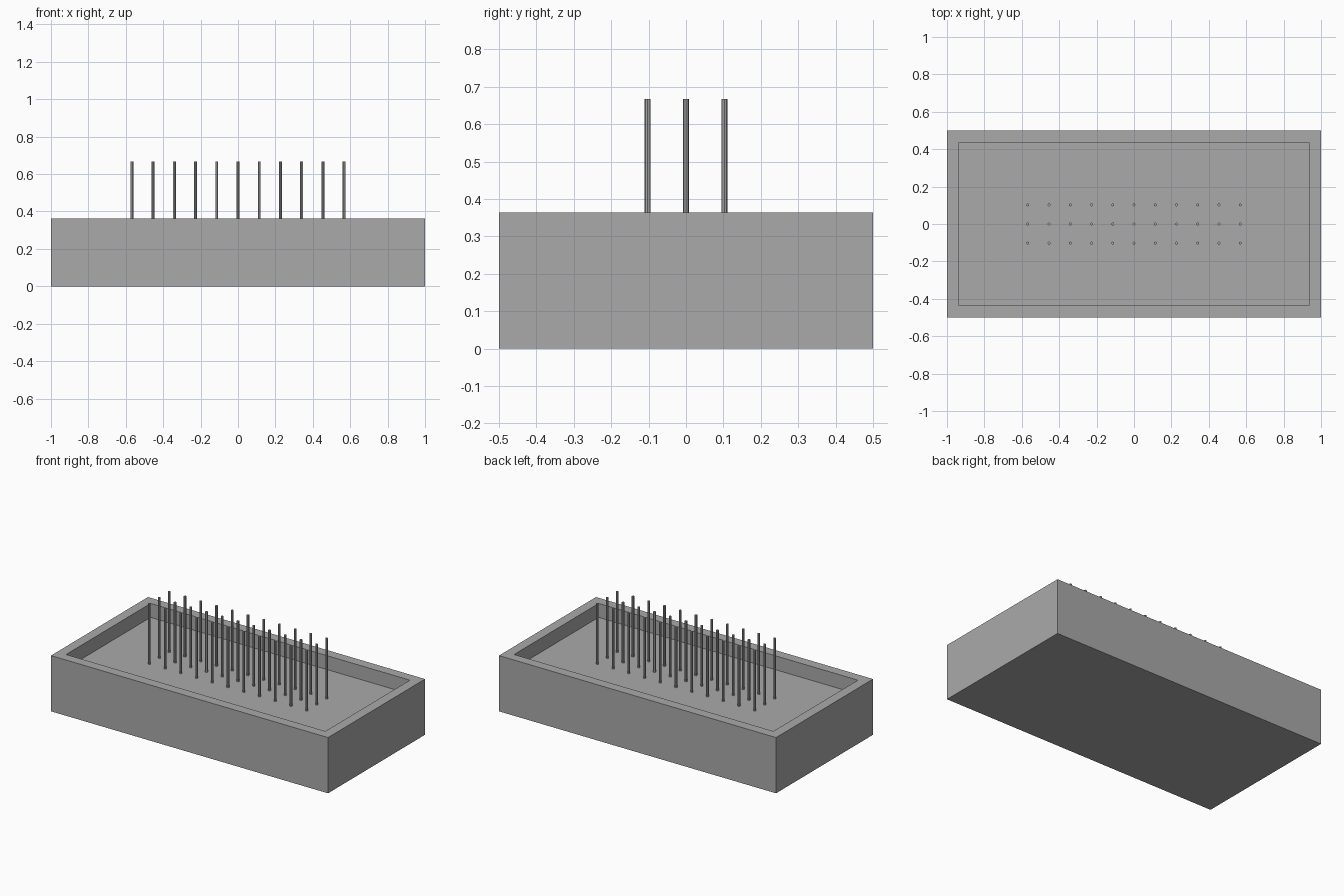
import bpy
import bmesh
from mathutils import Matrix, Vector

cube = bpy.data.objects.get("Cube")
if cube:
    bpy.data.objects.remove(cube, do_unlink=True)

U = 1 / 11  # wall thickness, the module of the whole design
HEIGHT, FLOOR, PIN_TOP = 4 * U, 3 * U, 0.667

grey = bpy.data.materials.new("plain grey")
grey.use_nodes = True
colour = (0.4, 0.4, 0.4, 1)
grey.diffuse_color = colour
grey.node_tree.nodes["Principled BSDF"].inputs["Base Color"].default_value = colour


def add_object(name, bm):
    mesh = bpy.data.meshes.new(name)
    bm.to_mesh(mesh)
    bm.free()
    mesh.materials.append(grey)
    obj = bpy.data.objects.new(name, mesh)
    bpy.context.collection.objects.link(obj)
    return obj


# Tray: a block with its top face inset and sunk
bm = bmesh.new()
bmesh.ops.create_cube(bm, size=1, matrix=Matrix.Translation((0, 0, HEIGHT / 2))
                      @ Matrix.Diagonal((2, 1, HEIGHT, 1)))
top = max(bm.faces, key=lambda f: f.calc_center_median().z)
bmesh.ops.inset_region(bm, faces=[top], thickness=U)
sunk = bmesh.ops.extrude_discrete_faces(bm, faces=[top])["faces"][0]
bmesh.ops.translate(bm, verts=sunk.verts, vec=Vector((0, 0, FLOOR - HEIGHT)))
add_object("tray", bm)

# Pins: three rows of eleven thin rods standing on the tray floor
bm = bmesh.new()
for row in (-1, 0, 1):
    for column in range(-5, 6):
        centre = (column * 0.1136, row * 0.1023, (FLOOR + PIN_TOP) / 2)
        bmesh.ops.create_cone(bm, cap_ends=True, segments=8, radius1=0.008,
                              radius2=0.008, depth=PIN_TOP - FLOOR,
                              matrix=Matrix.Translation(centre))
add_object("pins", bm)
